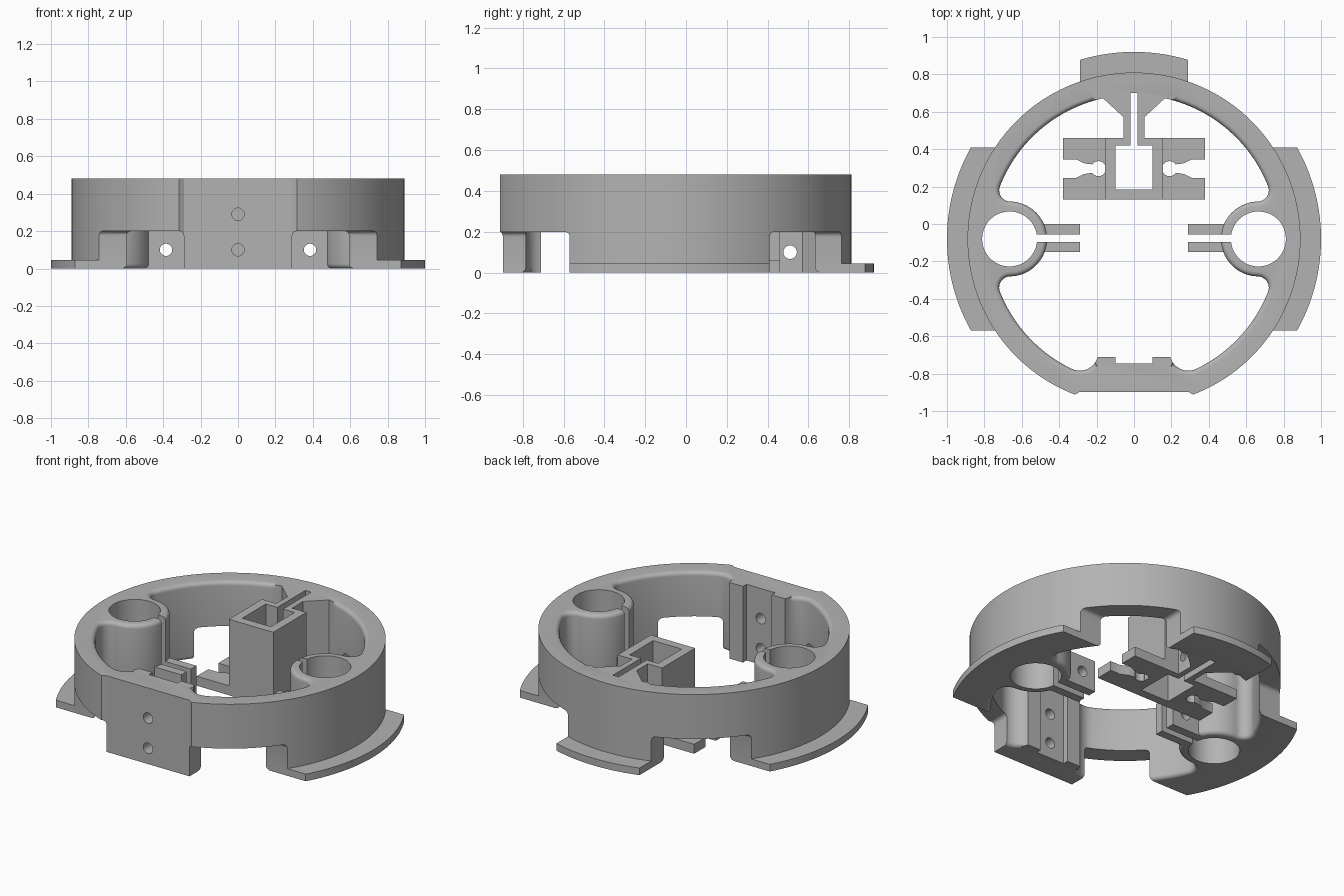
import bpy, bmesh, math
from mathutils import Vector

if "Cube" in bpy.data.objects:
    bpy.data.objects.remove(bpy.data.objects["Cube"], do_unlink=True)

grey = bpy.data.materials.new("plain grey")
grey.use_nodes = True
COLOUR = (0.45, 0.45, 0.45, 1)
grey.diffuse_color = COLOUR
grey.node_tree.nodes["Principled BSDF"].inputs["Base Color"].default_value = COLOUR

H = 0.48                       # ring height
LOW = 0.2                      # height of the undercuts and clamp tabs
C = Vector((0, -0.08))         # ring centre
R_OUT, R_IN, R_FLANGE = 0.89, 0.77, 1.0
P = Vector((0.665, -0.08))     # post centre
R_POST, R_BORE = 0.2, 0.147
SCREW = 0.033


def add_object(name, bm):
    bmesh.ops.recalc_face_normals(bm, faces=bm.faces)
    mesh = bpy.data.meshes.new(name)
    bm.to_mesh(mesh)
    bm.free()
    mesh.materials.append(grey)
    ob = bpy.data.objects.new(name, mesh)
    bpy.context.collection.objects.link(ob)
    return ob


def loft(name, rings):
    """Skin a stack of equal (outline, z) rings and cap both ends."""
    bm = bmesh.new()
    rows = [[bm.verts.new((p[0], p[1], z)) for p in pts] for pts, z in rings]
    for a, b in zip(rows, rows[1:]):
        for i in range(len(a)):
            j = (i + 1) % len(a)
            bm.faces.new((a[i], a[j], b[j], b[i]))
    bm.faces.new(rows[0])
    bm.faces.new(rows[-1])
    return add_object(name, bm)


def prism(name, pts, z0, z1):
    return loft(name, [(pts, z0), (pts, z1)])


def box(name, x0, x1, y0, y1, z0, z1):
    return prism(name, [(x0, y0), (x1, y0), (x1, y1), (x0, y1)], z0, z1)


def arc(c, r, a0, a1, n=24):
    return [Vector((c[0] + r * math.cos(a), c[1] + r * math.sin(a)))
            for a in (a0 + (a1 - a0) * i / n for i in range(n + 1))]


def rod(name, centre, axis, r, length):
    """Cylinder along the given axis."""
    bm = bmesh.new()
    bmesh.ops.create_cone(bm, cap_ends=True, segments=48, radius1=r, radius2=r, depth=length)
    turn = Vector((0, 0, 1)).rotation_difference(Vector(axis)).to_matrix()
    bmesh.ops.rotate(bm, verts=bm.verts, matrix=turn)
    bmesh.ops.translate(bm, verts=bm.verts, vec=centre)
    return add_object(name, bm)


def cut(ob, *cutters):
    bpy.context.view_layer.objects.active = ob
    for c in cutters:
        mod = ob.modifiers.new("cut", "BOOLEAN")
        mod.operation, mod.solver, mod.object = "DIFFERENCE", "EXACT", c
        bpy.ops.object.modifier_apply(modifier=mod.name)
        bpy.data.objects.remove(c, do_unlink=True)


def mirror_x(pts):
    return [Vector((-p[0], p[1])) for p in reversed(pts)]


def angle(v):
    return math.atan2(v[1], v[0])


# Outer outline of the ring, with a flat pad at the front
a = angle(Vector((0.315, -0.912)) - C)
outline = [(-0.29, -0.897), (0.29, -0.897)] + arc(C, R_OUT, a, math.pi - a, 144)
ring = prism("ring_body", outline, 0, H)

# Half outline of the opening: wedge, ring arc, fillet, post, fillet, ring arc, front block
f = 0.06
d = P.x
u = ((R_IN - f) ** 2 - (R_POST + f) ** 2 + d * d) / (2 * d)
v = math.sqrt((R_IN - f) ** 2 - u * u)
q = C + Vector((u, v))
a_ring, a_post = angle(q - C), angle(q - P)
upper = arc(C, R_IN, angle((0.165, 0.752)), a_ring, 40)
corner = arc(q, f, a_ring, a_post - math.pi, 12)
post = arc(P, R_POST, a_post, 2 * math.pi - a_post, 36)
corner_low = [Vector((p.x, 2 * C.y - p.y)) for p in reversed(corner)]
q2 = Vector((0.29, -0.684))
a_low = angle(q2 - C)
lower = arc(C, R_IN, -a_ring, a_low, 40)
scallop = arc(q2, 0.1, a_low, math.radians(-165), 16)
half = ([Vector((0.055, 0.57))] + upper + corner[1:] + post[1:-1] + corner_low
        + lower[1:] + scallop[1:]
        + [Vector(p) for p in ((0.1, -0.71), (0.1, -0.745))])
opening = half + mirror_x(half)


def grow(pts, amount):
    """Push the outline outwards, leaving the wedge and front block straight."""
    out = []
    for i, p in enumerate(pts):
        straight = abs(p.x) < 0.21 and (p.y < -0.7 or p.y > 0.5)
        t = (pts[(i + 1) % len(pts)] - pts[i - 1]).normalized()
        out.append(p if straight else p + Vector((-t.y, t.x)) * amount)
    return out


# Opening cutter flares at both ends to round the rims
r = 0.025
flare = [(r * (1 - math.cos(t)), r * math.sin(t)) for t in (i * math.pi / 10 for i in range(6))]
rings = [(grow(opening, r), -0.05)]
rings += [(grow(opening, o), r - z) for o, z in reversed(flare)]
rings += [(grow(opening, o), H - r + z) for o, z in flare]
rings += [(grow(opening, r), H + 0.05)]
cut(ring, loft("opening_cutter", rings))

# Four undercuts with rounded upper corners
for sx in (-1, 1):
    for y0, y1 in ((0.41, 1.3), (-1.3, -0.57)):
        under = box("undercut", *sorted((sx * 0.29, sx * 1.3)), y0, y1, -0.2, LOW)
        bev = under.modifiers.new("round", "BEVEL")
        bev.width, bev.segments = 0.025, 4
        cut(ring, under)

# Post bores with clamp slits, back slit and front screw holes
for s in (-1, 1):
    cut(ring, rod("bore", (s * P.x, P.y, H / 2), (0, 0, 1), R_BORE, 1),
        box("slit", *sorted((s * 0.3, s * P.x)), -0.097, -0.055, -0.1, 0.6))
cut(ring, box("back_slit", -0.02, 0.02, 0.4, 0.70, -0.1, 0.6))
for z in (0.1, 0.29):
    cut(ring, rod("front_hole", (0, -0.8, z), (0, 1, 0), SCREW, 0.4))
parts = [ring]

# Base flanges: two sides and the back
for s, side in ((1, "left"), (-1, "right")):
    def edge(rad, y):
        return math.asin((y - C.y) / rad)
    pts = arc(C, R_FLANGE, edge(R_FLANGE, -0.57), edge(R_FLANGE, 0.41), 40)
    pts += arc(C, 0.85, edge(0.85, 0.41), edge(0.85, -0.57), 40)
    parts.append(prism(side + "_flange", [(s * p.x, p.y) for p in pts], 0, 0.045))
    # Clamp tabs beside each post
    for name, y0, y1 in (("back", -0.055, 0.0), ("front", -0.15, -0.097)):
        tab = box(f"{side}_{name}_clamp_tab", *sorted((s * 0.29, s * 0.5)), y0, y1, 0, LOW)
        cut(tab, rod("tab_hole", (s * 0.385, y0, 0.1), (0, 1, 0), SCREW, 0.4))
        parts.append(tab)
w_out, w_in = math.acos(0.29 / R_FLANGE), math.acos(0.29 / 0.85)
pts = arc(C, R_FLANGE, w_out, math.pi - w_out) + arc(C, 0.85, math.pi - w_in, w_in)
parts.append(prism("back_flange", pts, 0, 0.045))

# Square socket on a split neck
socket = prism("square_socket", [(-0.155, 0.13), (0.155, 0.13), (0.155, 0.46), (0.055, 0.46),
                                 (0.055, 0.57), (-0.055, 0.57), (-0.055, 0.46), (-0.155, 0.46)], 0, H)
cut(socket, box("socket_well", -0.1, 0.1, 0.185, 0.42, -0.1, 0.6),
    box("neck_slit", -0.02, 0.02, 0.4, 0.7, -0.1, 0.6),
    rod("neck_hole", (0, 0.51, 0.1), (1, 0, 0), SCREW, 0.4))
parts.append(socket)

# Snap-clip arms at the foot of the socket
mid = 0.296
arm = [(0.155, 0.165), (0.38, 0.165), (0.38, 0.05), (0.31, 0.05), (0.27, 0.03), (0.245, 0.025)]
arm += [(p.x, p.y) for p in arc((0.19, 0), 0.04, math.radians(35), math.radians(150), 14)]
arm += [(0.155, 0.02)]
for sx, side in ((1, "left"), (-1, "right")):
    for sy, end in ((1, "back"), (-1, "front")):
        parts.append(prism(f"{side}_{end}_clip_arm",
                           [(sx * x, mid + sy * y) for x, y in arm], 0, 0.06))

# Smooth the curved walls, keep edges sharp
bpy.ops.object.select_all(action="DESELECT")
for ob in parts:
    ob.select_set(True)
bpy.context.view_layer.objects.active = ring
bpy.ops.object.shade_smooth_by_angle(angle=math.radians(30))
